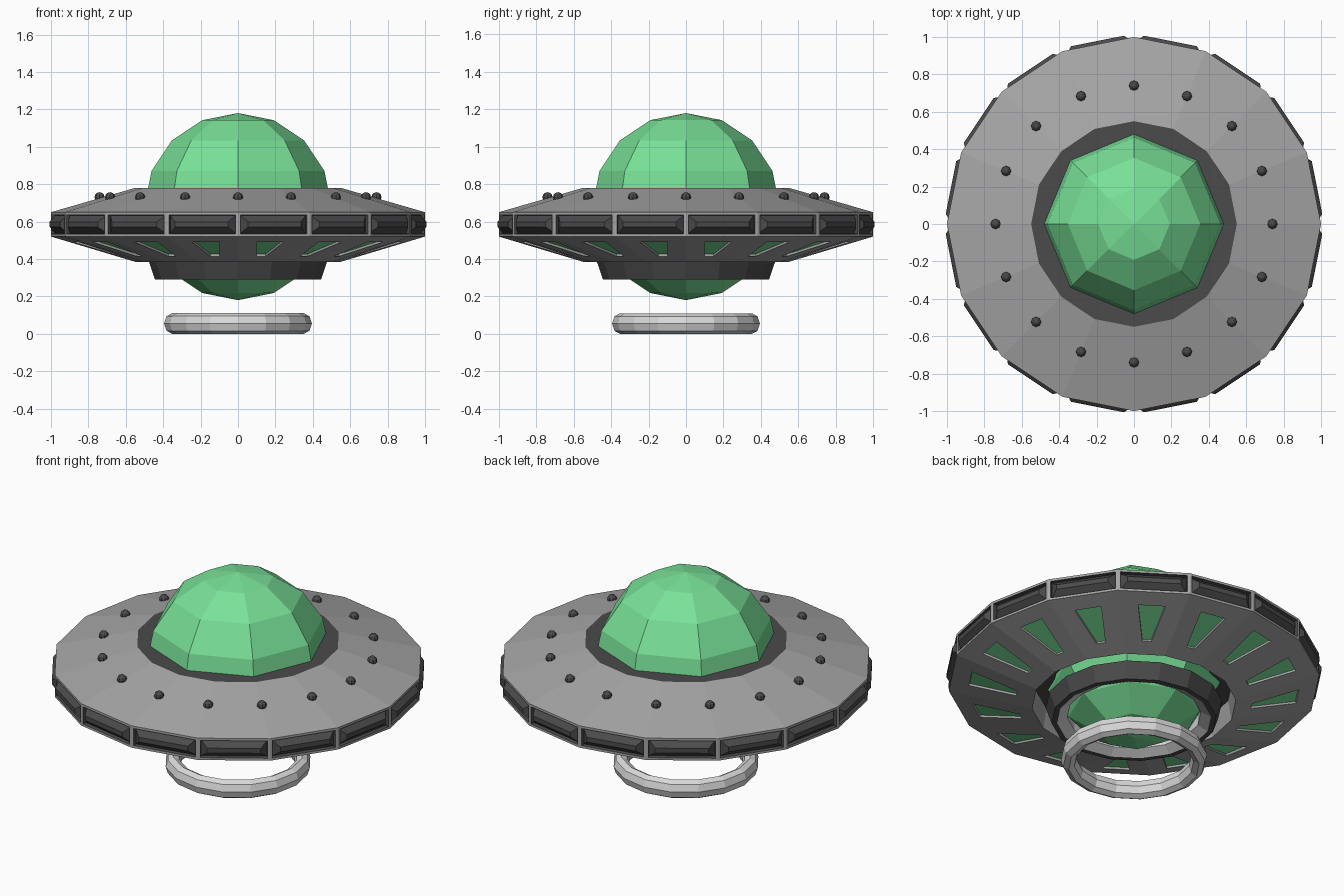
import bpy, bmesh, math

if "Cube" in bpy.data.objects:
    bpy.data.objects.remove(bpy.data.objects["Cube"])

N = 16  # sides of the hull


def material(name, rgb):
    m = bpy.data.materials.new(name)
    m.diffuse_color = (*rgb, 1)
    m.use_nodes = True
    m.node_tree.nodes["Principled BSDF"].inputs["Base Color"].default_value = m.diffuse_color
    return m


GREEN = material("glass_green", (0.19, 0.75, 0.31))
GRAY = material("hull_gray", (0.38, 0.38, 0.38))
DARK = material("dark_gray", (0.07, 0.07, 0.07))
LIGHT = material("light_gray", (0.70, 0.70, 0.70))


def finish(bm, name, mats):
    bm.normal_update()
    me = bpy.data.meshes.new(name)
    bm.to_mesh(me)
    bm.free()
    for m in mats:
        me.materials.append(m)
    ob = bpy.data.objects.new(name, me)
    bpy.context.collection.objects.link(ob)
    return ob


def lathe(profile, mats):
    """Spin a closed (radius, z) loop; returns the mesh and faces grouped by profile segment."""
    bm = bmesh.new()
    rings = []
    for r, z in profile:
        rings.append([bm.verts.new((r * math.cos(2 * math.pi * i / N),
                                    r * math.sin(2 * math.pi * i / N), z)) for i in range(N)])
    bands = []
    for k in range(len(profile)):
        a, b = rings[k], rings[(k + 1) % len(profile)]
        band = []
        for i in range(N):
            j = (i + 1) % N
            f = bm.faces.new((a[i], a[j], b[j], b[i]))
            f.material_index = mats[k]
            band.append(f)
        bands.append(band)
    bmesh.ops.recalc_face_normals(bm, faces=bm.faces[:])
    bm.normal_update()
    return bm, bands


def inset(bm, faces, thickness, depth):
    bmesh.ops.inset_individual(bm, faces=faces, thickness=thickness, depth=depth,
                               use_even_offset=True)
    bm.normal_update()


# Saucer hull: dark top collar, sloped deck, rim, underside and lower recess
bm, bands = lathe([(0.44, 0.78), (0.55, 0.78), (1.0, 0.65), (1.0, 0.52),
                   (0.55, 0.385), (0.53, 0.50), (0.44, 0.50)],
                  [2, 0, 0, 0, 0, 2, 2])
rim, under = bands[2], bands[3]

# Rim panels: framed, sunk, with a bulging centre
inset(bm, rim, 0.014, 0)
for f in rim:
    f.material_index = 2
inset(bm, rim, 0.003, -0.02)
inset(bm, rim, 0.034, 0.037)

# Underside windows: sunk tapered panes
inset(bm, under, 0.10, 0)
inset(bm, under, 0.001, -0.012)
for f in under:
    f.material_index = 1
finish(bm, "saucer_hull", [GRAY, GREEN, DARK])

# Glass dome: a full faceted ball through the hull
bm = bmesh.new()
bmesh.ops.create_uvsphere(bm, u_segments=8, v_segments=8, radius=0.5)
bmesh.ops.translate(bm, verts=bm.verts[:], vec=(0, 0, 0.68))
finish(bm, "glass_dome", [GREEN])

# Lower collar with light inner lip
bm, _ = lathe([(0.476, 0.385), (0.444, 0.29), (0.415, 0.29), (0.36, 0.32), (0.36, 0.385)],
              [0, 0, 1, 1, 0])
finish(bm, "lower_collar", [DARK, LIGHT])

# Floating ring below the hull
section = [(0.352 + 0.043 * math.cos(k * math.pi / 4), 0.055 + 0.055 * math.sin(k * math.pi / 4))
           for k in range(8)]
bm, _ = lathe(section, [0] * 8)
finish(bm, "floating_ring", [LIGHT])

# Deck studs
for i in range(N):
    a = 2 * math.pi * i / N
    bm = bmesh.new()
    bmesh.ops.create_uvsphere(bm, u_segments=8, v_segments=6, radius=0.027)
    stud = finish(bm, f"deck_stud_{i + 1}", [DARK])
    stud.location = (0.74 * math.cos(a), 0.74 * math.sin(a), 0.73)
